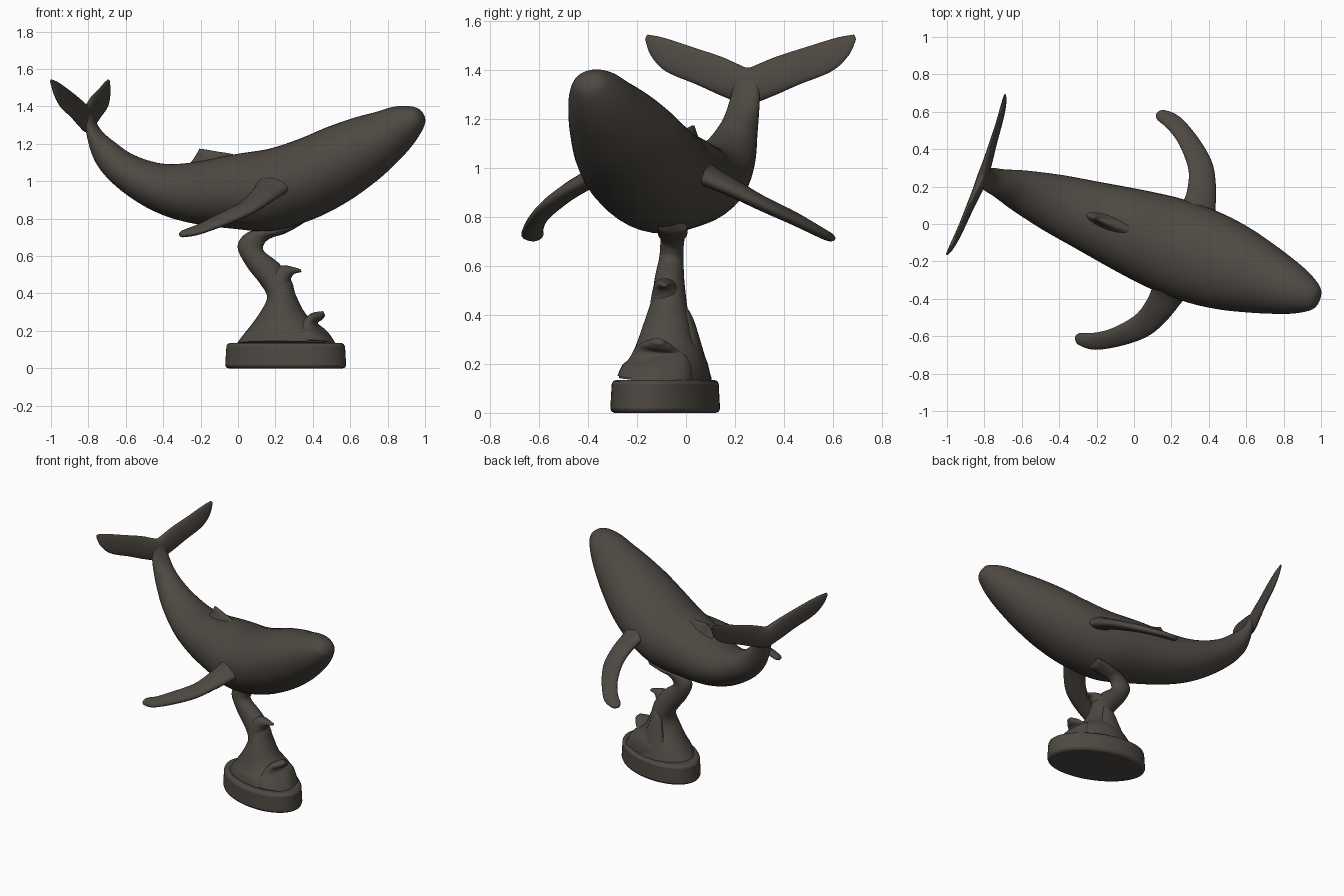
import bpy, bmesh, math
from mathutils import Vector

bronze = bpy.data.materials.new("dark bronze")
bronze.diffuse_color = (0.075, 0.065, 0.054, 1)
YAW = math.radians(-20)          # the whale and plinth point slightly to the front


def catmull(a, b, c, d, t):
    return 0.5 * (2 * b + (c - a) * t + (2 * a - 5 * b + 4 * c - d) * t * t
                  + (3 * b - a - 3 * c + d) * t ** 3)


def loft(name, sections, sides=32, steps=6, yaw=0, loc=(0, 0, 0)):
    """Smooth skin over oval sections: (edge point, opposite edge point, half thickness)."""
    secs = [(Vector(p), Vector(q), h) for p, q, h in sections]
    n, rows = len(secs), []
    for i in range(n - 1):
        four = [secs[max(0, min(n - 1, i + k))] for k in (-1, 0, 1, 2)]
        for s in range(steps + (i == n - 2)):
            rows.append([catmull(*[f[k] for f in four], s / steps) for k in range(3)])
    mids = [(r[0] + r[1]) / 2 for r in rows]
    bm = bmesh.new()
    rings = []
    for i, (p, q, h) in enumerate(rows):
        tangent = mids[min(i + 1, len(mids) - 1)] - mids[max(i - 1, 0)]
        a = (p - q) / 2
        b = tangent.cross(a).normalized() * max(h, 0.002)
        rings.append([bm.verts.new(mids[i] + a * math.cos(w) + b * math.sin(w))
                      for w in (2 * math.pi * k / sides for k in range(sides))])
    for r0, r1 in zip(rings, rings[1:]):
        for k in range(sides):
            j = (k + 1) % sides
            bm.faces.new((r0[k], r0[j], r1[j], r1[k]))
    bm.faces.new(rings[0])
    bm.faces.new(rings[-1])
    bmesh.ops.recalc_face_normals(bm, faces=bm.faces)
    me = bpy.data.meshes.new(name)
    bm.to_mesh(me)
    bm.free()
    ob = bpy.data.objects.new(name, me)
    bpy.context.collection.objects.link(ob)
    ob.location, ob.rotation_euler = loc, (0, 0, yaw)
    finish(ob, 60)
    return ob


def finish(ob, angle):
    ob.data.materials.append(bronze)
    bpy.ops.object.select_all(action='DESELECT')
    ob.select_set(True)
    bpy.context.view_layer.objects.active = ob
    bpy.ops.object.shade_smooth_by_angle(angle=math.radians(angle))


WHALE = dict(yaw=YAW, loc=(-0.014, -0.038, 0))

# Body: back (x, z), belly (x, z), half width, from tail stock to snout
body = [(-.83, 1.38, -.85, 1.37, .05), (-.775, 1.28, -.84, 1.25, .065),
        (-.69, 1.21, -.79, 1.10, .08), (-.58, 1.14, -.67, .97, .115),
        (-.42, 1.095, -.48, .85, .155), (-.25, 1.10, -.27, .78, .187),
        (0, 1.145, 0, .745, .23), (.2, 1.175, .21, .735, .255),
        (.38, 1.23, .43, .795, .256), (.53, 1.29, .62, .885, .235),
        (.68, 1.34, .78, .99, .197), (.80, 1.37, .90, 1.09, .160),
        (.90, 1.398, .99, 1.18, .125), (.98, 1.402, 1.05, 1.26, .088),
        (1.035, 1.39, 1.072, 1.31, .055), (1.063, 1.36, 1.07, 1.345, .012)]
loft("body", [((a, 0, b), (c, 0, d), w) for a, b, c, d, w in body], sides=40, **WHALE)

# Flippers: leading edge, trailing edge, half thickness
flipper = [((.43, .17, 1.0), (.17, .15, 1.03), .07),
           ((.385, .26, .95), (.205, .242, .98), .042),
           ((.345, .375, .90), (.202, .327, .93), .035),
           ((.282, .49, .84), (.17, .42, .87), .03),
           ((.175, .583, .78), (.078, .526, .81), .026),
           ((.04, .66, .725), (-.005, .581, .76), .022),
           ((-.055, .668, .71), (-.07, .605, .73), .018),
           ((-.085, .645, .71), (-.088, .625, .72), .008)]
for side, label in ((1, "left"), (-1, "right")):
    loft(label + "_flipper", [((p[0], p[1] * side, p[2]), (q[0], q[1] * side, q[2]), h)
                              for p, q, h in flipper], sides=20, **WHALE)

# Tail flukes: one skin from tip to tip
half = [((-.883, .458, 1.525), (-.886, .448, 1.545), .005),
        ((-.872, .43, 1.46), (-.877, .375, 1.532), .012),
        ((-.86, .36, 1.395), (-.866, .25, 1.495), .016),
        ((-.85, .22, 1.34), (-.86, .12, 1.455), .02),
        ((-.845, .10, 1.29), (-.852, .045, 1.425), .026)]
mid = [((-.842, 0, 1.26), (-.85, 0, 1.41), .03)]
other = [((p[0], -p[1], p[2]), (q[0], -q[1], q[2]), h) for p, q, h in reversed(half)]
loft("tail_flukes", half + mid + other, sides=20, **WHALE)

# Dorsal fin
loft("dorsal_fin", [((.05, 0, 1.13), (-.27, 0, 1.08), .045),
                    ((-.03, 0, 1.148), (-.235, 0, 1.125), .026),
                    ((-.11, 0, 1.160), (-.215, 0, 1.155), .015),
                    ((-.17, 0, 1.170), (-.205, 0, 1.174), .006)], sides=20, **WHALE)

# Stand: S-shaped wave rising to the belly (left x, z, right x, z, half depth)
loft("wave_column", [((0, .0, .13), (.52, -.17, .13), .18),
                     ((.05, -.02, .2), (.47, -.14, .2), .165),
                     ((.12, -.06, .3), (.37, -.10, .28), .12),
                     ((.155, -.07, .38), (.31, -.08, .39), .09),
                     ((.12, -.065, .45), (.285, -.075, .47), .072),
                     ((.05, -.06, .54), (.22, -.075, .56), .06),
                     ((0, -.055, .635), (.14, -.065, .625), .05),
                     ((.015, -.055, .695), (.14, -.06, .665), .048),
                     ((.08, -.055, .74), (.165, -.055, .69), .05),
                     ((.18, -.055, .755), (.20, -.055, .705), .06),
                     ((.30, -.055, .78), (.28, -.055, .735), .06)])

# Curling crests on the wave
loft("lower_crest", [((.28, -.10, .13), (.52, -.15, .13), .16),
                     ((.31, -.10, .2), (.475, -.13, .19), .14),
                     ((.355, -.11, .26), (.425, -.12, .24), .10),
                     ((.40, -.11, .295), (.45, -.12, .262), .06),
                     ((.455, -.115, .305), (.465, -.12, .28), .025)], sides=20)
loft("upper_crest", [((.15, -.08, .46), (.30, -.08, .38), .07),
                     ((.19, -.085, .53), (.28, -.085, .45), .055),
                     ((.25, -.09, .55), (.295, -.09, .50), .038),
                     ((.335, -.09, .53), (.34, -.09, .515), .012)], sides=20)
loft("side_crest", [((.10, .06, .13), (.36, .03, .13), .06),
                    ((.15, .04, .25), (.31, .02, .25), .04),
                    ((.19, .01, .38), (.27, .0, .38), .025),
                    ((.23, -.01, .44), (.25, -.01, .44), .006)], sides=20)

# Oval plinth
bpy.ops.mesh.primitive_cylinder_add(vertices=64, radius=1, depth=1,
                                    location=(.255, -.085, .0675), rotation=(0, 0, YAW))
plinth = bpy.context.object
plinth.name = "plinth"
plinth.scale = (.337, .206, .135)
bpy.ops.object.transform_apply(location=False, rotation=False, scale=True)
for v in plinth.data.vertices:      # slight inward taper to the top
    if v.co.z > 0:
        v.co.x *= .975
        v.co.y *= .965
bevel = plinth.modifiers.new("soft_rim", 'BEVEL')
bevel.width, bevel.segments = .018, 2
bevel.limit_method = 'ANGLE'
finish(plinth, 35)
